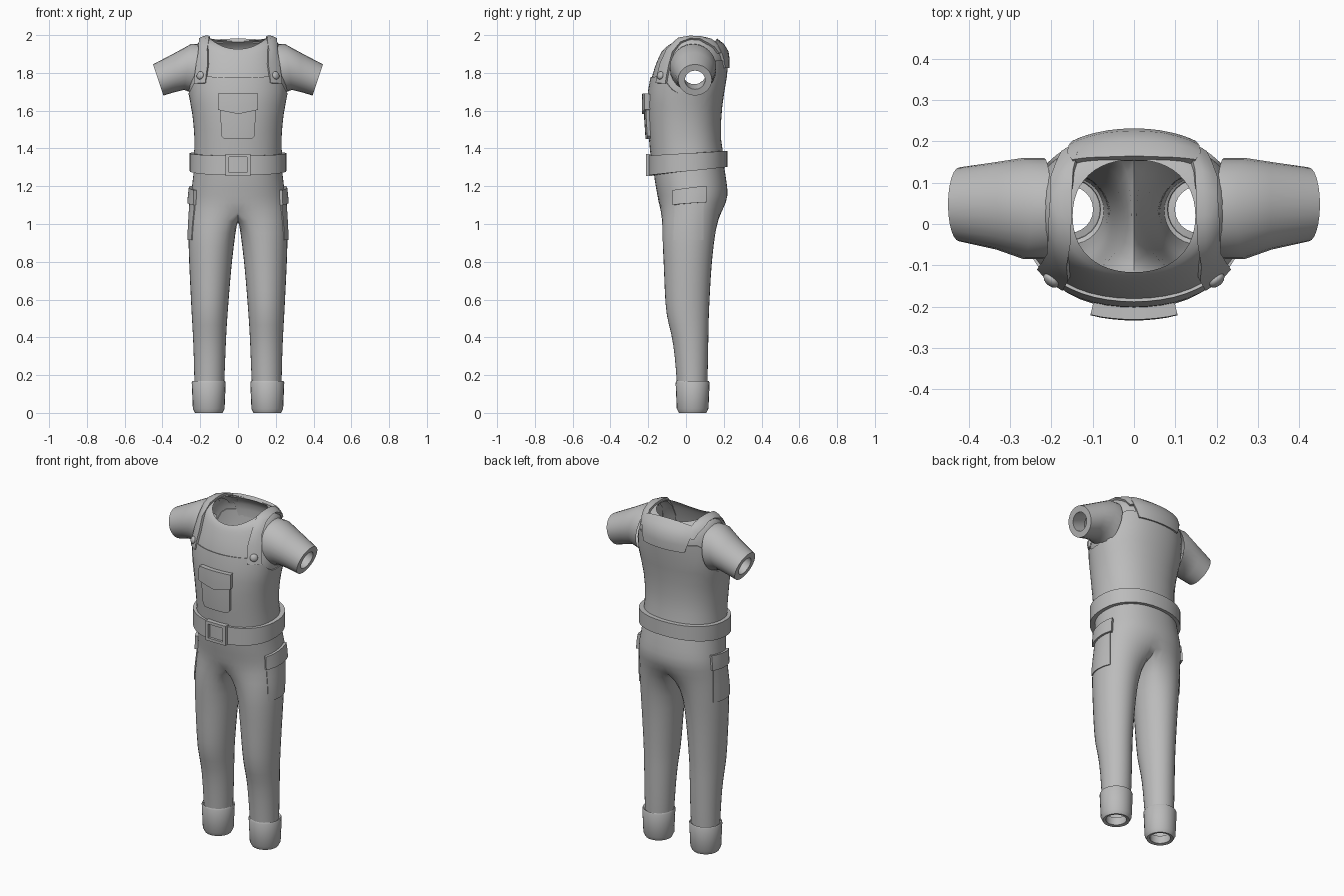
import bpy, bmesh, math
from mathutils import Vector
from mathutils.bvhtree import BVHTree

if "Cube" in bpy.data.objects:
    bpy.data.objects.remove(bpy.data.objects["Cube"])

cloth = bpy.data.materials.new("grey_cloth")
cloth.diffuse_color = (0.5, 0.5, 0.5, 1)
cloth.use_nodes = True
cloth.node_tree.nodes["Principled BSDF"].inputs["Base Color"].default_value = cloth.diffuse_color


def finish(bm, name):
    bmesh.ops.recalc_face_normals(bm, faces=bm.faces)
    me = bpy.data.meshes.new(name)
    bm.to_mesh(me)
    bm.free()
    me.materials.append(cloth)
    ob = bpy.data.objects.new(name, me)
    bpy.context.collection.objects.link(ob)
    return ob


def bridge(bm, a, b, closed=True):
    n = len(a)
    for i in range(n if closed else n - 1):
        j = (i + 1) % n
        bm.faces.new((a[i], a[j], b[j], b[i]))


def loft(name, rings, loop=False):
    bm = bmesh.new()
    vs = [[bm.verts.new(p) for p in r] for r in rings]
    for a, b in zip(vs, vs[1:] + vs[:1] if loop else vs[1:]):
        bridge(bm, a, b)
    return finish(bm, name)


def spow(v, e):
    return math.copysign(abs(v) ** e, v) if abs(v) > 1e-6 else 0.0


# Body of the suit: half torso rings (side z, front z, back z, half width, front y, back y)
TORSO = [(1.08, 1.08, 1.08, .257, -.142, .203), (1.15, 1.15, 1.15, .253, -.152, .226),
         (1.22, 1.22, 1.22, .243, -.167, .217), (1.32, 1.32, 1.32, .232, -.178, .202),
         (1.40, 1.40, 1.40, .223, -.185, .182), (1.50, 1.50, 1.50, .227, -.195, .176),
         (1.60, 1.60, 1.60, .237, -.200, .182), (1.70, 1.70, 1.70, .262, -.198, .196),
         (1.76, 1.77, 1.77, .265, -.185, .210), (1.84, 1.83, 1.85, .252, -.168, .220),
         (1.92, 1.88, 1.91, .235, -.147, .216), (1.99, 1.91, 1.945, .200, -.132, .192),
         (1.983, 1.925, 1.968, .150, -.118, .157)]
# Leg rings (z, inner x, outer x, front y, back y)
LEGS = [(.96, .010, .267, -.131, .158), (.80, .030, .262, -.121, .139), (.65, .043, .254, -.116, .130),
        (.51, .054, .247, -.108, .123), (.42, .060, .241, -.078, .121), (.30, .065, .236, -.061, .119),
        (.17, .070, .233, -.051, .116), (.06, .078, .230, -.043, .110)]
bm = bmesh.new()
rows = []
for zs, zf, zb, hx, yf, yb in TORSO:
    row = []
    for i in range(13):
        a = math.radians(-90 + 15 * i)
        s, c = math.sin(a), spow(math.cos(a), .9)
        z = zs + ((zf if s < 0 else zb) - zs) * s * s
        row.append(bm.verts.new((hx * c, (yf + yb) / 2 + (yb - yf) / 2 * spow(s, .9), z)))
    rows.append(row)
for a, b in zip(rows, rows[1:]):
    bridge(bm, a, b, False)
# crotch seam joins the half torso to a closed leg ring
seam = [bm.verts.new((0, y, z)) for y, z in ((.12, 1.045), (.03, 1.03), (-.06, 1.045))]
prev = rows[0] + seam
for z, xi, xo, yf, yb in LEGS:
    ring = []
    for i in range(16):
        a = math.radians(-135 + 22.5 * i)
        ring.append(bm.verts.new(((xi + xo) / 2 + (xo - xi) / 2 * math.cos(a),
                                  (yf + yb) / 2 + (yb - yf) / 2 * math.sin(a), z)))
    bridge(bm, prev, ring)
    prev = ring
body = finish(bm, "suit_body")
body.modifiers.new("mirror", 'MIRROR')
sub = body.modifiers.new("smooth", 'SUBSURF')
sub.levels = sub.render_levels = 1
bpy.context.view_layer.update()
tree = BVHTree.FromObject(body, bpy.context.evaluated_depsgraph_get())

# Armholes
bm = bmesh.new()
bm.from_mesh(body.data)
holes = []
for f in bm.faces:
    c = f.calc_center_median()
    if c.x > .17 and ((c.y - .035) / .08) ** 2 + ((c.z - 1.81) / .105) ** 2 < 1:
        holes.append(f)
bmesh.ops.delete(bm, geom=holes, context='FACES')
bm.to_mesh(body.data)
bm.free()


def on_body(p, offset):
    co, n, _, _ = tree.find_nearest(Vector(p))
    if n.dot(co - Vector((0, .02, min(co.z, 1.75) - .05))) < 0:
        n = -n
    return co + n * offset, n


def wrap(name, grid, offset, thick, closed=False):
    """Cloth panel laid over the body, its outer face `offset` above it."""
    bm = bmesh.new()
    outer, inner = [], []
    for row in grid:
        o, k = [], []
        for p in row:
            q, n = on_body(p, offset)
            o.append(bm.verts.new(q))
            k.append(bm.verts.new(q - n * thick))
        outer.append(o)
        inner.append(k)
    for layer in (outer, inner):
        for a, b in zip(layer, layer[1:]):
            bridge(bm, a, b, closed)
    bridge(bm, outer[0], inner[0], closed)
    bridge(bm, outer[-1], inner[-1], closed)
    if not closed:
        for e in (0, -1):
            bridge(bm, [r[e] for r in outer], [r[e] for r in inner], False)
    return finish(bm, name)


def lerp(a, b, t):
    return a + (b - a) * t


# Bib layer around the chest: high in front and back, low under the arms
def bib_top(a):
    s = math.sin(a)
    t = min(1, max(0, (abs(s) - .25) / .45))
    return 1.695 + (.083 if s < 0 else .17) * t * t * (3 - 2 * t)


wrap("bib", [[(.25 * math.cos(a), .01 + .2 * math.sin(a), lerp(1.36, bib_top(a), v / 6))
              for a in (math.tau * i / 48 for i in range(48))] for v in range(7)], .008, .012, True)

# Back yoke where the straps meet
wrap("back_yoke", [[(h * (i / 5 - 1), y, z) for i in range(11)]
                   for h, y, z in ((.145, .235, 1.825), (.165, .235, 1.87), (.18, .225, 1.91),
                                   (.175, .195, 1.95), (.15, .16, 1.975))], .016, .022)

# Chest pocket with a pointed flap
wrap("chest_pocket", [[(h * (i / 4 - 1), -.21, z) for i in range(9)]
                      for h, z in ((.075, 1.45), (.09, 1.465), (.092, 1.56), (.095, 1.67))], .026, .03)
wrap("chest_pocket_flap", [[(.103 * (i / 4 - 1), -.21,
                             lerp(1.605 - .022 * (1 - abs(i / 4 - 1)), 1.69, v / 3))
                            for i in range(9)] for v in range(4)], .037, .04)

STRAP = [(.205, -.135, 1.745), (.203, -.13, 1.785), (.197, -.12, 1.85), (.192, -.09, 1.92),
         (.19, -.04, 1.98), (.188, .02, 2.0), (.187, .08, 2.0), (.184, .13, 1.98),
         (.172, .17, 1.95), (.155, .20, 1.91)]
SLEEVE = [((.200, 1.955), (.235, 1.69), -.085, .160), ((.250, 1.952), (.285, 1.71), -.085, .160),
          ((.330, 1.908), (.335, 1.698), -.062, .150), ((.450, 1.845), (.395, 1.680), -.042, .137)]


def sleeve_ring(side, top, bot, y0, y1, k=1.0):
    pts = []
    for i in range(24):
        a = math.tau * i / 24
        s, c = math.sin(a) * k / 2, math.cos(a) * k / 2
        pts.append((side * ((top[0] + bot[0]) / 2 + s * (top[0] - bot[0])),
                    (y0 + y1) / 2 + c * (y1 - y0),
                    (top[1] + bot[1]) / 2 + s * (top[1] - bot[1])))
    return pts


def disc_ring(cx, cy, r, z):
    return [(cx + r * math.cos(math.tau * i / 24), cy + r * math.sin(math.tau * i / 24), z) for i in range(24)]


for side, tag in ((1, "left"), (-1, "right")):
    # Shoulder strap and its button
    wrap(tag + "_strap", [[(side * (x + w), y + (.5 * w if y < -.1 else 0), z)
                           for w in (-.037, -.018, 0, .018, .037)] for x, y, z in STRAP], .014, .02)
    pos, n = on_body((side * .195, -.13, 1.785), .016)
    bpy.ops.mesh.primitive_uv_sphere_add(segments=12, ring_count=8, radius=.022, location=pos)
    button = bpy.context.object
    button.name = tag + "_button"
    button.scale = (1, 1, .6)
    button.rotation_euler = n.to_track_quat('Z', 'Y').to_euler()
    button.data.materials.append(cloth)
    # Short sleeve with a thick open end
    loft(tag + "_sleeve", [sleeve_ring(side, *r) for r in SLEEVE]
         + [sleeve_ring(side, *SLEEVE[3], .6), sleeve_ring(side, *SLEEVE[2], .6)])
    # Thigh pocket and flap
    wrap(tag + "_thigh_pocket", [[(side * .29, lerp(-.098, .112, i / 6), lerp(.915, 1.15, v / 5))
                                  for i in range(7)] for v in range(6)], .006, .012)
    wrap(tag + "_thigh_flap", [[(side * .29, lerp(-.105, .125, i / 6),
                                 lerp(1.105 + .012 * i / 6, 1.18 + .03 * i / 6, v / 3))
                                for i in range(7)] for v in range(4)], .017, .025)
    # Rolled cuff with an open bottom
    loft(tag + "_cuff", [disc_ring(side * .155, .035, r, z) for r, z in
                         ((.074, .160), (.086, .168), (.090, .160), (.084, .022),
                          (.073, 0), (.056, .004), (.056, .05))])


# Belt, slightly lower in front
def belt_ring(hx, yf, yb, zf, zb):
    pts = []
    for i in range(40):
        a = math.tau * i / 40
        s = math.sin(a)
        pts.append((hx * spow(math.cos(a), .9), (yf + yb) / 2 + (yb - yf) / 2 * spow(s, .9),
                    lerp(zf, zb, (s + 1) / 2)))
    return pts


loft("belt", [belt_ring(.256, -.200, .220, 1.362, 1.387), belt_ring(.256, -.200, .220, 1.258, 1.302),
              belt_ring(.225, -.170, .185, 1.258, 1.302), belt_ring(.225, -.170, .185, 1.362, 1.387)], True)


# Square belt buckle frame
def square(hx, hz, y):
    return [(x * hx, y, 1.313 + z * hz) for x, z in ((-1, -1), (1, -1), (1, 1), (-1, 1))]


loft("belt_buckle", [square(.066, .058, -.180), square(.066, .058, -.213),
                     square(.048, .041, -.213), square(.048, .041, -.180)], True)

# Bake the modifiers and shade smooth with sharp hems
bpy.ops.object.select_all(action='SELECT')
bpy.context.view_layer.objects.active = body
bpy.ops.object.convert(target='MESH')
bpy.ops.object.shade_smooth_by_angle(angle=math.radians(40))
